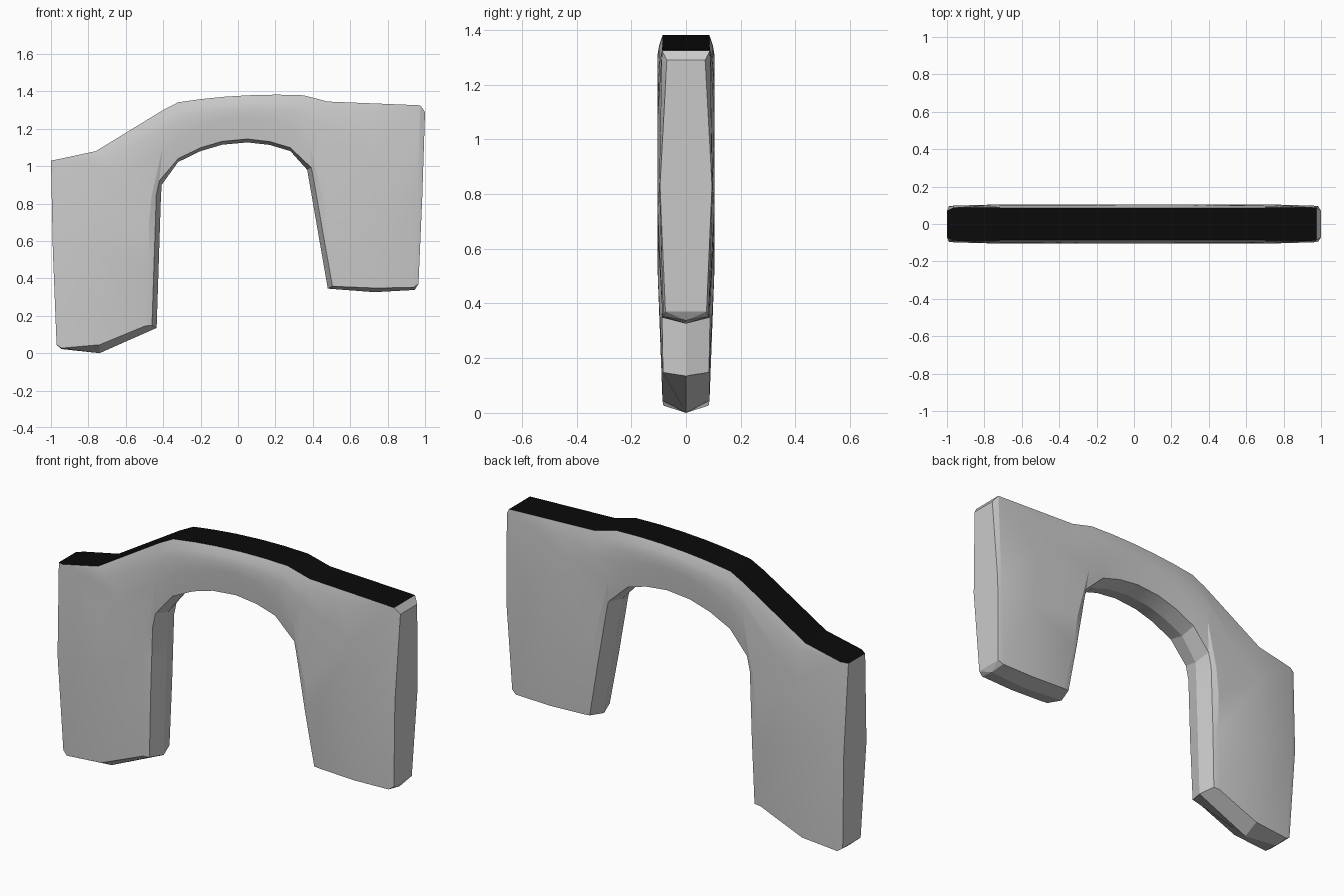
import bpy, bmesh
from mathutils import Vector

if "Cube" in bpy.data.objects:
    bpy.data.objects.remove(bpy.data.objects["Cube"])

V = Vector
WIDTHS = (.098, .104, .102, .09)      # chamfer, middle, band, rim half widths
FOOT_WIDTHS = (.083, .086, .086, .084)
CORNER_WIDTHS = (.088, .104, .102, .09)

bm = bmesh.new()
rings = []


def station(outer, w, inner, band, rim, chamfer=.15, middle=.45, widths=WIDTHS):
    """One closed cross-section: front half, inner ridge at y = 0, back half."""
    o, i, b = V(outer), V(inner), V(band)
    r = i + V(rim)
    c = V(chamfer) if isinstance(chamfer, tuple) else o.lerp(r, chamfer)
    m = V(middle) if isinstance(middle, tuple) else o.lerp(r, middle)
    half = list(zip((o, c, m, b, r), (w,) + widths))
    ring = [bm.verts.new((p.x, -t, p.y)) for p, t in half]
    ring.append(bm.verts.new((i.x, 0, i.y)))
    ring += [bm.verts.new((p.x, t, p.y)) for p, t in reversed(half)]
    rings.append(ring)


def leg(low, high, foot, side, corner, inset, shoulder):
    """Stations of one leg, from the foot up to the shoulder on the top edge."""
    s = 1 if low[0] > 0 else -1
    rim = (s * .025, .006)

    def inner(z):
        return V(low).lerp(V(high), (z - low[1]) / (high[1] - low[1]))

    def band(z, gap):
        return inner(z) + V((s * gap, 0))

    span = high[1] - low[1]
    z1, z2, z3 = (low[1] + span * f for f in (.45, .72, .92))
    station(foot, .075, low, V(low) + V((s * .06, .011)), (s * .025, .013),
            (foot[0] - s * .026, foot[1] - .018),
            (s * .74, low[1] * .2 + .018 if s < 0 else .348), FOOT_WIDTHS)
    station(side, .095, inner(z1), band(z1, .052), rim, (side[0] - s * .025, side[1]))
    station(corner, .07, inner(z2), band(z2, .06), rim, inset, widths=CORNER_WIDTHS)
    station(inset, .087, inner(z2), band(z2, .06), rim, inset, widths=CORNER_WIDTHS)
    station(shoulder, .087, inner(z3), band(z3, .05), rim)


# Left leg
leg((-.435, .135), (-.41, .90), (-.97, .045), (-.99, .55),
    (-1, 1.03), (-.965, 1.036), (-.76, 1.08))
station((-.40, 1.30), .086, (-.408, .90), (-.405, 1.09), (-.012, .022), middle=.3)

# Arch: both edges follow shallow parabolas
for x in (-.32, -.20, -.085, .05, .17, .28):
    zi = 1.127 - .81 * (x - .04) ** 2
    xo = x + .05 * (x + .32) / .6 + (.02 if x > .2 else 0)
    station((xo, 1.382 - .15 * (xo - .2) ** 2), .085, (x, zi),
            (x + .01, zi + .14), (0, .018), middle=.3)

# Right leg, built foot first and then reversed to continue the path
station((.48, 1.345), .086, (.37, .98), (.385, 1.10), (.022, .012), middle=.35)
count = len(rings)
leg((.48, .345), (.37, .98), (.965, .37), (.985, .83),
    (1, 1.29), (.975, 1.325), (.73, 1.335))
rings[count:] = rings[:count - 1:-1]

# Skin between the stations, dark along the top
for k, (a, b) in enumerate(zip(rings, rings[1:])):
    for j in range(11):
        f = bm.faces.new((a[j], a[(j + 1) % 11], b[(j + 1) % 11], b[j]))
        if j == 10 and 2 <= k <= len(rings) - 5:
            f.material_index = 1

# Keeled undersides of the two feet
for ring, outer, keel in ((rings[0], (-.945, .022), (-.74, 0)),
                          (rings[-1], (.945, .338), (.73, .326))):
    ov = bm.verts.new((outer[0], 0, outer[1]))
    kv = bm.verts.new((keel[0], 0, keel[1]))
    for half in (ring[:5], ring[:5:-1]):
        bm.faces.new((half[0], half[1], ov))
        bm.faces.new((half[1], half[2], kv, ov))
        bm.faces.new((half[2], half[3], half[4], ring[5], kv))
    bm.faces.new((ring[0], ring[10], ov))

bmesh.ops.remove_doubles(bm, verts=bm.verts, dist=.0015)
bmesh.ops.recalc_face_normals(bm, faces=bm.faces)
mesh = bpy.data.meshes.new("arch_body")
bm.to_mesh(mesh)
bm.free()

arch = bpy.data.objects.new("arch_body", mesh)
bpy.context.collection.objects.link(arch)
for name, v in (("grey_body", .6), ("black_top", .003)):
    mat = bpy.data.materials.new(name)
    mat.diffuse_color = (v, v, v, 1)
    mat.use_nodes = True
    mat.node_tree.nodes["Principled BSDF"].inputs["Base Color"].default_value = mat.diffuse_color
    mesh.materials.append(mat)

bpy.context.view_layer.objects.active = arch
arch.select_set(True)
bpy.ops.object.shade_smooth_by_angle(angle=.3)
